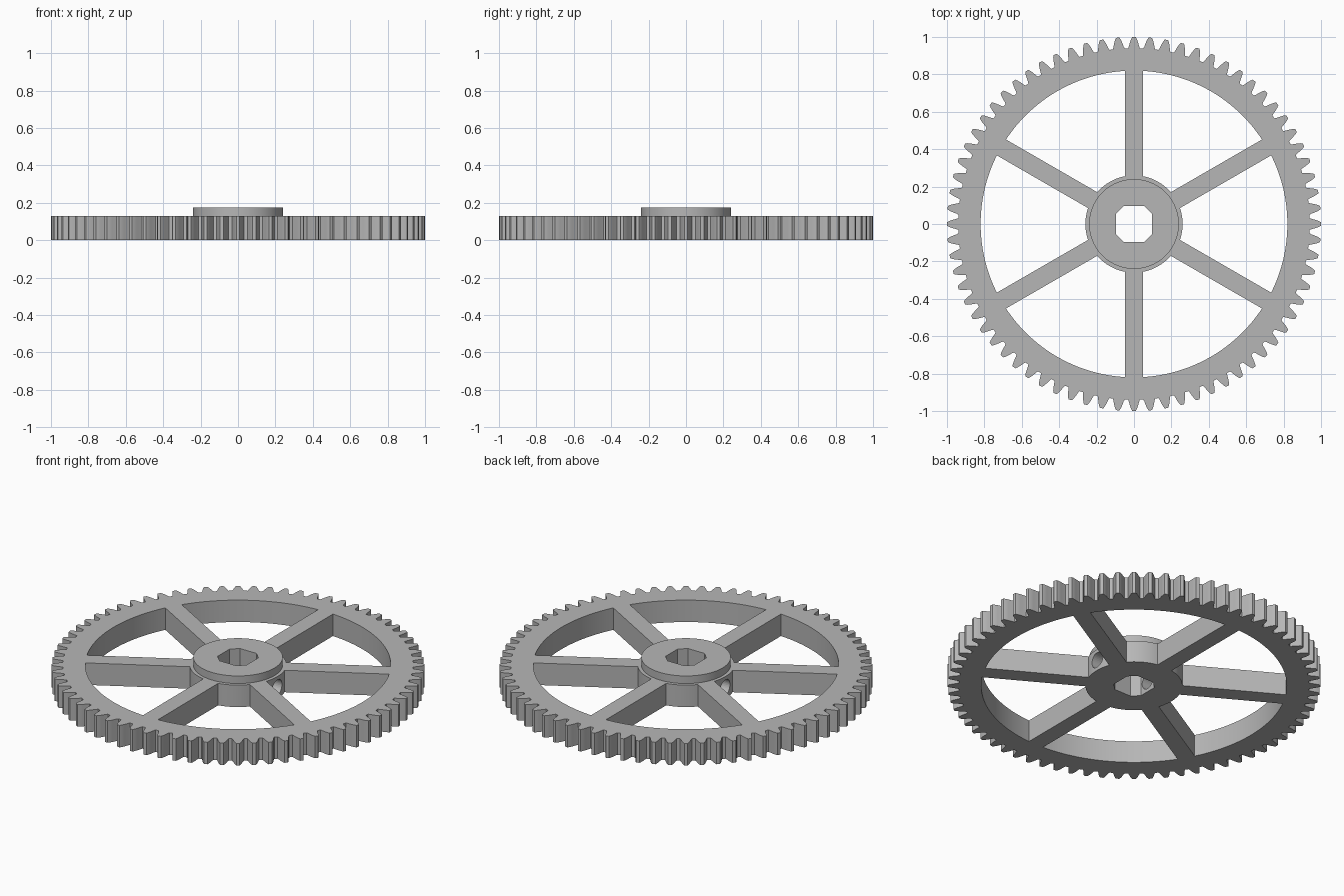
import bpy, bmesh
from math import pi, sin, cos, asin
from mathutils import Matrix

cube = bpy.data.objects.get("Cube")
if cube:
    bpy.data.objects.remove(cube, do_unlink=True)

TEETH = 72
SPOKES = 6
THICK, TOP = 0.13, 0.175
RIM_IN, HUB_R, BOSS_R = 0.82, 0.26, 0.24
SPOKE_HALF = 0.049
BORE, CHAMFER = 0.095, 0.04

grey = bpy.data.materials.new("machined grey")
grey.use_nodes = True
COLOUR = (0.47, 0.47, 0.47, 1)
grey.diffuse_color = COLOUR
grey.node_tree.nodes["Principled BSDF"].inputs["Base Color"].default_value = COLOUR


def polar(r, a):
    return (r * cos(a), r * sin(a))


def arc(r, a0, a1, n):
    return [polar(r, a0 + (a1 - a0) * i / n) for i in range(n + 1)]


def circle(r, n=96):
    return arc(r, 0, 2 * pi, n)[:-1]


def gear_outline():
    # radius and half angle along one tooth flank, root to tip
    flank = [(0.94, 0.034), (0.95, 0.029), (0.973, 0.0218), (0.99, 0.015), (1.0, 0.009)]
    pts = []
    for i in range(TEETH):
        mid = 2 * pi * i / TEETH
        pts += [polar(r, mid - h) for r, h in flank]
        pts += [polar(r, mid + h) for r, h in reversed(flank)]
    return pts


def window(mid):
    # opening between two neighbouring spokes
    def half(r):
        return pi / SPOKES - asin(SPOKE_HALF / r)
    outer, inner = half(RIM_IN), half(HUB_R)
    return (arc(RIM_IN, mid - outer, mid + outer, 24)
            + arc(HUB_R, mid + inner, mid - inner, 12))


def bore():
    # square bore with chamfered corners
    e = BORE - CHAMFER
    pts = []
    for k in range(4):
        c, s = round(cos(k * pi / 2)), round(sin(k * pi / 2))
        pts += [(c * x - s * y, s * x + c * y) for x, y in ((BORE, -e), (BORE, e))]
    return pts


def plate(name, loops, z0, z1):
    # flat outline with holes, extruded upward
    bm = bmesh.new()
    edges = []
    for loop in loops:
        vs = [bm.verts.new((x, y, z0)) for x, y in loop]
        edges += [bm.edges.new((vs[i - 1], vs[i])) for i in range(len(vs))]
    bmesh.ops.triangle_fill(bm, use_beauty=True, edges=edges, normal=(0, 0, 1))
    ext = bmesh.ops.extrude_face_region(bm, geom=bm.faces[:], use_keep_orig=True)
    moved = [g for g in ext["geom"] if isinstance(g, bmesh.types.BMVert)]
    bmesh.ops.translate(bm, verts=moved, vec=(0, 0, z1 - z0))
    bmesh.ops.recalc_face_normals(bm, faces=bm.faces[:])
    return finish(name, bm)


def finish(name, bm):
    me = bpy.data.meshes.new(name)
    bm.to_mesh(me)
    bm.free()
    me.materials.append(grey)
    ob = bpy.data.objects.new(name, me)
    bpy.context.collection.objects.link(ob)
    return ob


# Toothed rim, spokes and hub in one plate
windows = [window(2 * pi * k / SPOKES) for k in range(SPOKES)]
wheel = plate("gear_wheel", [gear_outline(), bore()] + windows, 0, THICK)

# Raised collar on the hub
collar = plate("hub_collar", [circle(BOSS_R), bore()], THICK, TOP)

# Set screw holes through both sides of the hub
bm = bmesh.new()
bmesh.ops.create_cone(bm, cap_ends=True, segments=32, radius1=0.045, radius2=0.045, depth=0.7,
                      matrix=Matrix.Translation((0, 0, THICK / 2)) @ Matrix.Rotation(pi / 2, 4, "Y"))
cutter = finish("screw_hole_cutter", bm)
cutter.hide_render = True
cutter.hide_set(True)
cut = wheel.modifiers.new("screw_holes", "BOOLEAN")
cut.operation = "DIFFERENCE"
cut.solver = "EXACT"
cut.object = cutter

# Smooth the round walls, keep the corners sharp
for ob in bpy.context.selected_objects:
    ob.select_set(False)
for ob in (wheel, collar):
    ob.select_set(True)
bpy.context.view_layer.objects.active = wheel
bpy.ops.object.shade_smooth_by_angle(angle=pi / 9)
